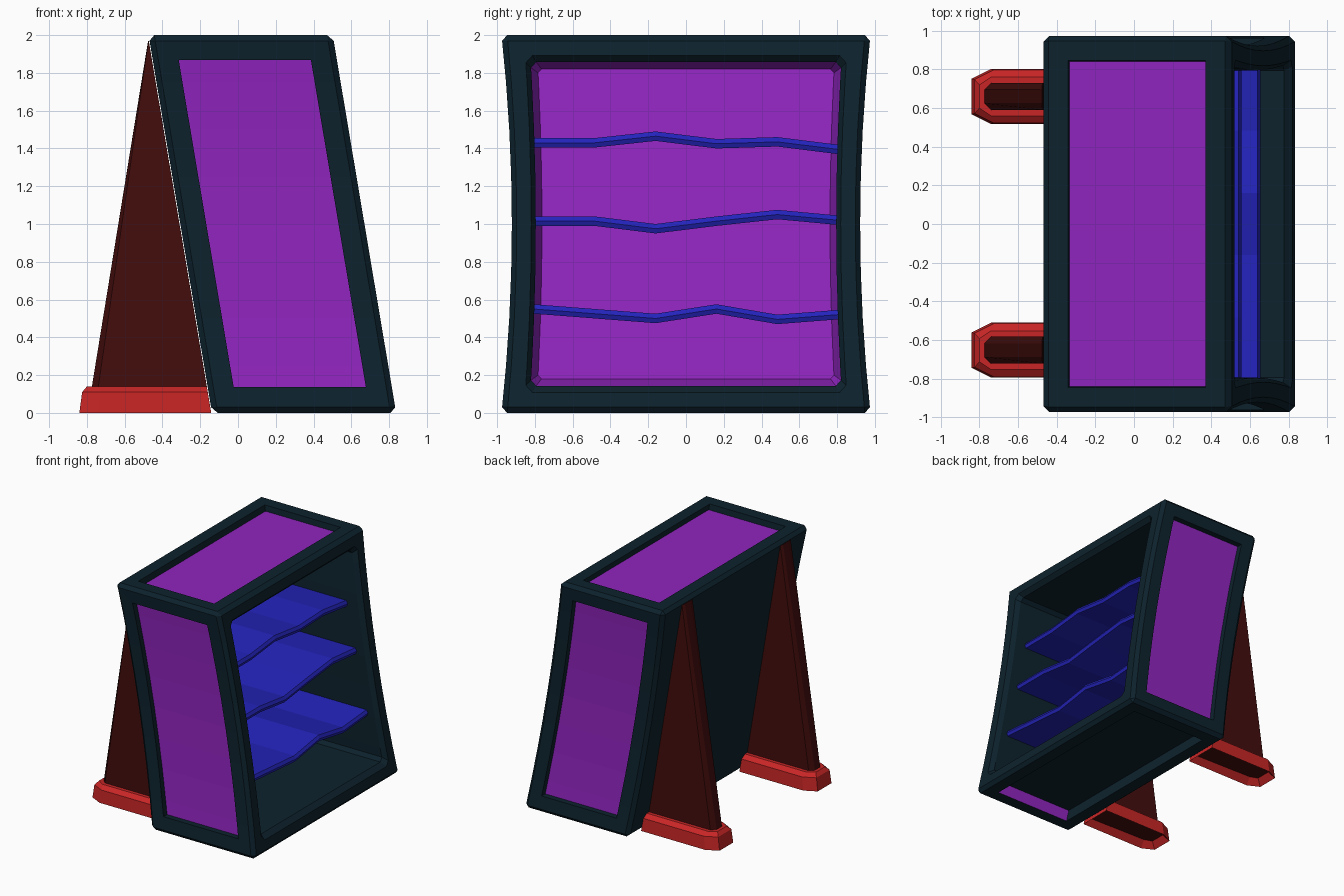
import bpy, bmesh
from mathutils import Vector

cube = bpy.data.objects.get("Cube")
if cube:
    bpy.data.objects.remove(cube, do_unlink=True)


def material(name, rgb):
    m = bpy.data.materials.new(name)
    m.use_nodes = True
    m.diffuse_color = (*rgb, 1)
    m.roughness, m.specular_intensity = 1, 0
    shader = m.node_tree.nodes["Principled BSDF"].inputs
    shader["Base Color"].default_value = (*rgb, 1)
    shader["Roughness"].default_value = 1
    shader["Specular IOR Level"].default_value = 0
    return m


TEAL = material("dark teal", (0.004, 0.016, 0.026))
PURPLE = material("purple", (0.28, 0.018, 0.52))
BLUE = material("blue", (0.017, 0.017, 0.5))
RED = material("red", (0.58, 0.019, 0.019))
MAROON = material("maroon", (0.058, 0.004, 0.004))

HALF_X, HALF_Y = 0.4875, 0.977
CENTRE_X, LEAN, PINCH = 0.182, 0.168, 0.055


def lean(x, z):
    """Move a depth inside the upright case to the leaning case."""
    return x + CENTRE_X - LEAN * (z - 1)


def make_object(name, bm, mats):
    bmesh.ops.recalc_face_normals(bm, faces=bm.faces[:])
    mesh = bpy.data.meshes.new(name)
    bm.to_mesh(mesh)
    bm.free()
    for m in mats:
        mesh.materials.append(m)
    obj = bpy.data.objects.new(name, mesh)
    bpy.context.collection.objects.link(obj)
    return obj


def loft(rings):
    """Skin matching rings of points and cap both ends."""
    bm = bmesh.new()
    rows = [[bm.verts.new(p) for p in ring] for ring in rings]
    n = len(rows[0])
    for a, b in zip(rows, rows[1:]):
        for i in range(n):
            j = (i + 1) % n
            bm.faces.new((a[i], a[j], b[j], b[i]))
    bm.faces.new(rows[0])
    bm.faces.new(rows[-1])
    return bm


def box(size, centre):
    bm = bmesh.new()
    bmesh.ops.create_cube(bm, size=1)
    bmesh.ops.scale(bm, vec=size, verts=bm.verts)
    bmesh.ops.translate(bm, vec=centre, verts=bm.verts)
    return bm


def clipped_rect(x, half_y, half_z, clip):
    """Rectangle ring with clipped corners, facing along x."""
    ring = []
    for sy, sz in ((1, 1), (-1, 1), (-1, -1), (1, -1)):
        pair = [(half_y, half_z - clip), (half_y - clip, half_z)]
        if sy * sz < 0:
            pair.reverse()
        ring += [(x, sy * y, 1 + sz * z) for y, z in pair]
    return ring


# Case: bevelled block with an open front, recessed panels and a hollow base
bm = box((2 * HALF_X, 2 * HALF_Y, 2), (0, 0, 1))
bmesh.ops.bevel(bm, geom=bm.edges[:], offset=0.03, segments=1, affect='EDGES')
case = make_object("case", bm, [TEAL, PURPLE])

DEPTH, BASE_DEPTH, END_Y = 0.05, 0.1, 0.845
cutters = [make_object("opening_cutter", loft([
    clipped_rect(0.5, 0.868, 0.902, 0.04),
    clipped_rect(0.45, 0.832, 0.857, 0.03),
    clipped_rect(-0.29, 0.832, 0.857, 0.03),
    clipped_rect(-0.41, 0.795, 0.82, 0.02)]), [])]
for s in (-1, 1):
    cutters.append(make_object("side_cutter", box(
        (0.7, 2 * DEPTH, 1.73), (0, s * HALF_Y, 1.003)), []))
for z, depth in ((2, DEPTH), (0, BASE_DEPTH)):
    cutters.append(make_object("end_cutter", box(
        (0.71, 2 * END_Y, 2 * depth), (0, 0, z)), []))
for c in cutters:
    c.hide_render = True
    mod = case.modifiers.new("cut", 'BOOLEAN')
    mod.operation, mod.solver, mod.object = 'DIFFERENCE', 'EXACT', c

deps = bpy.context.evaluated_depsgraph_get()
bm = bmesh.new()
bm.from_mesh(case.evaluated_get(deps).to_mesh())
case.modifiers.clear()
for c in cutters:
    bpy.data.objects.remove(c, do_unlink=True)

# Case colours: recess floors, dished back and end walls of the base are purple
for f in bm.faces:
    c = f.calc_center_median()
    side = abs(f.normal.y) > 0.9 and abs(abs(c.y) - HALF_Y + DEPTH) < 0.004
    top = f.normal.z > 0.9 and abs(c.z - 2 + DEPTH) < 0.004
    back = -0.42 < c.x < -0.3 and abs(c.y) < 0.84 and 0.13 < c.z < 1.87
    base = abs(f.normal.y) > 0.9 and abs(abs(c.y) - END_Y) < 0.004 and c.z < BASE_DEPTH
    f.material_index = int(side or top or back or base)

# Case shape: slice into levels, then pinch the waist and lean it back
bmesh.ops.triangulate(bm, faces=bm.faces[:])
for i in range(1, 8):
    bmesh.ops.bisect_plane(bm, geom=bm.verts[:] + bm.edges[:] + bm.faces[:],
                           plane_co=(0, 0, i / 4), plane_no=(0, 0, 1))
for v in bm.verts:
    waist = 1 - (v.co.z - 1) ** 2
    v.co.y *= 1 - PINCH / HALF_Y * waist * (abs(v.co.y) / HALF_Y) ** 1.5
    v.co.x = lean(v.co.x, v.co.z)
bm.to_mesh(case.data)
bm.free()

# Shelves: wavy boards with a pointed front edge
WAVES = {
    "upper_shelf": (0.36, (1.455, 1.455, 1.49, 1.45, 1.46, 1.42)),
    "middle_shelf": (0.38, (1.04, 1.04, 1.0, 1.04, 1.075, 1.045)),
    "lower_shelf": (0.4, (0.575, 0.55, 0.525, 0.575, 0.52, 0.545)),
}
for name, (front, heights) in WAVES.items():
    section = ((-0.4, 0), (front - 0.015, 0), (front, -0.025),
               (front - 0.01, -0.05), (-0.4, -0.05))
    rings = [[(lean(px, heights[0]), -0.805 + 0.322 * i, z + pz) for px, pz in section]
             for i, z in enumerate(heights)]
    make_object(name, loft(rings), [BLUE])


def outline(z, tip, half, clip_x, clip_y, y):
    """Bar outline at one height, clipped at the tip, ending at the case back."""
    end = lean(-HALF_X, z) - 0.004
    pts = [(end, half), (tip + clip_x, half), (tip, half - clip_y)]
    pts += [(px, -py) for px, py in reversed(pts)]
    return [Vector((px, y + py, z)) for px, py in pts]


# Supports: a triangular brace standing on a chamfered foot
for side, y in (("right", -0.653), ("left", 0.66)):
    brace = loft([outline(0.1, -0.78, 0.07, 0.035, 0.035, y),
                  outline(1.97, -0.476, 0.07, 0.002, 0.035, y)])
    make_object(side + "_brace", brace, [MAROON])

    foot = loft([outline(0, -0.84, 0.142, 0.1, 0.05, y),
                 outline(0.11, -0.825, 0.138, 0.1, 0.05, y),
                 outline(0.14, -0.8, 0.1, 0.06, 0.04, y)])
    foot.normal_update()
    base = min(foot.faces, key=lambda f: f.calc_center_median().z)
    bmesh.ops.inset_region(foot, faces=[base], thickness=0.055)
    for v in base.verts:
        v.co.z += 0.05
    for f in foot.faces:
        f.material_index = int(f == base)
    make_object(side + "_foot", foot, [RED, MAROON])
